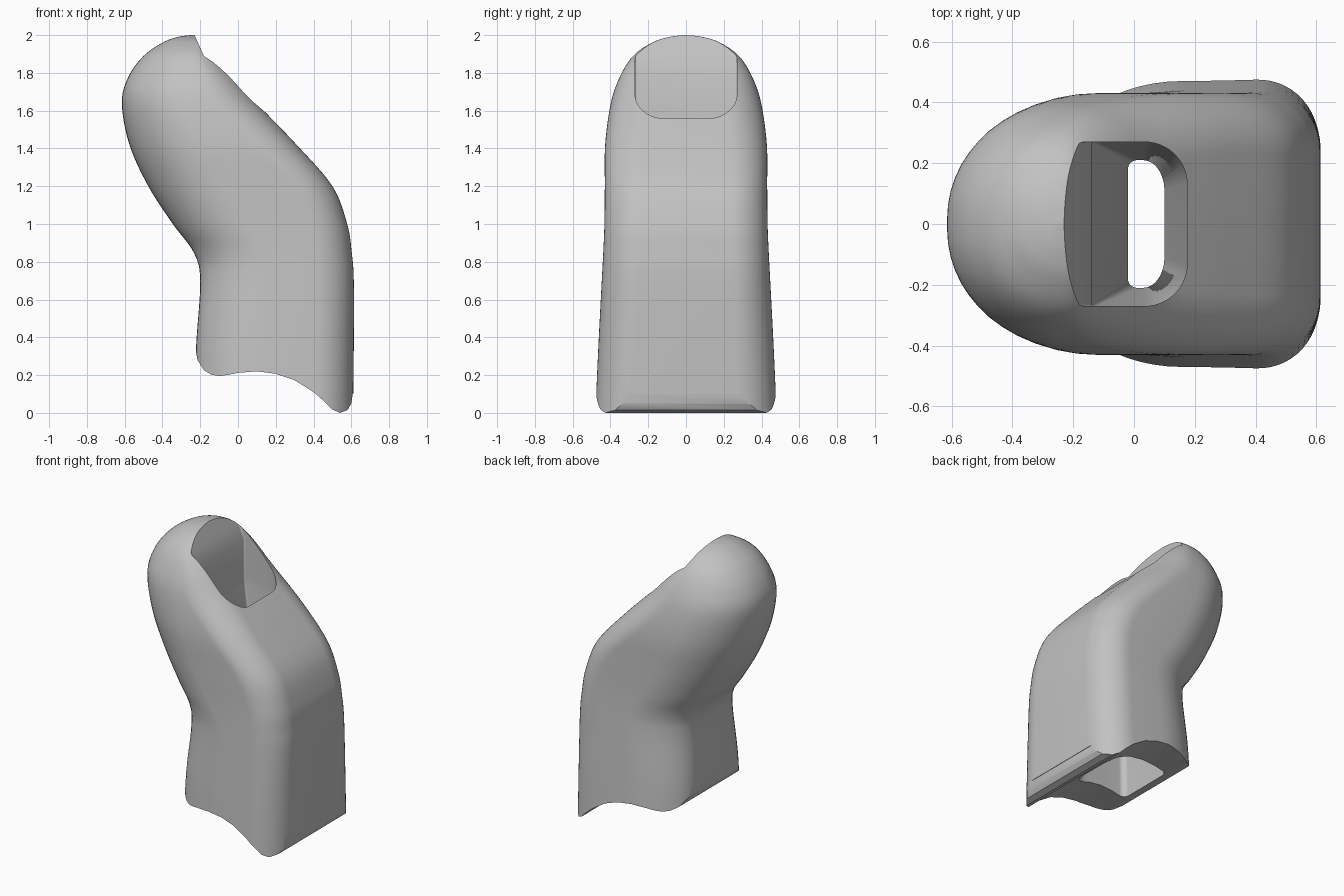
import bpy, bmesh, math

old = bpy.data.objects.get("Cube")
if old:
    bpy.data.objects.remove(old)

grey = bpy.data.materials.new("light_grey")
grey.use_nodes = True
colour = (0.54, 0.54, 0.54, 1)
grey.diffuse_color = colour
grey.node_tree.nodes["Principled BSDF"].inputs["Base Color"].default_value = colour


def section(z, x0, x1, w, lx, ly, rx, ry, n=14):
    """Rounded ring: left corners use radii lx, ly and right corners rx, ry."""
    pts = []
    corners = ((x1 - rx, w - ry, rx, ry, 0), (x0 + lx, w - ly, lx, ly, 1),
               (x0 + lx, ly - w, lx, ly, 2), (x1 - rx, ry - w, rx, ry, 3))
    for cx, cy, ax, ay, quarter in corners:
        for i in range(n):
            a = (quarter + (i + 0.02) / (n - 0.96)) * math.pi / 2
            pts.append((cx + ax * math.cos(a), cy + ay * math.sin(a), z))
    return pts


def smooth_rows(rows, steps):
    """Catmull-Rom interpolation between the key sections."""
    out = []
    for i in range(len(rows) - 1):
        a, b, c, d = (rows[max(0, min(j, len(rows) - 1))] for j in range(i - 1, i + 3))
        for s in range(steps):
            t = s / steps
            out.append([0.5 * (2 * q + (r - p) * t + (2 * p - 5 * q + 4 * r - v) * t * t
                               + (3 * q - p - 3 * r + v) * t ** 3)
                        for p, q, r, v in zip(a, b, c, d)])
    return out + [rows[-1]]


def loft(name, rings):
    bm = bmesh.new()
    loops = [[bm.verts.new(p) for p in ring] for ring in rings]
    for a, b in zip(loops, loops[1:]):
        for i in range(len(a)):
            j = (i + 1) % len(a)
            bm.faces.new((a[i], a[j], b[j], b[i]))
    bm.faces.new(loops[0][::-1])
    bm.faces.new(loops[-1])
    bmesh.ops.recalc_face_normals(bm, faces=bm.faces)
    mesh = bpy.data.meshes.new(name)
    bm.to_mesh(mesh)
    bm.free()
    obj = bpy.data.objects.new(name, mesh)
    obj.data.materials.append(grey)
    bpy.context.collection.objects.link(obj)
    return obj


# Bent body: height, left x, right x, half width, corner radii
body_rows = [
    (-0.05, -.235, .608, .482, .39, .27, .21, .21),
    (0.35, -.222, .613, .464, .38, .26, .21, .21),
    (0.70, -.20, .613, .446, .38, .28, .21, .2),
    (0.85, -.235, .602, .438, .39, .31, .2, .2),
    (1.00, -.345, .578, .432, .40, .35, .2, .2),
    (1.20, -.475, .50, .43, .42, .40, .22, .2),
    (1.42, -.575, .31, .428, .43, .42, .24, .2),
    (1.64, -.615, .10, .398, .40, .38, .24, .2),
    (1.78, -.58, -.01, .35, .35, .335, .18, .2),
    (1.89, -.50, -.09, .28, .26, .27, .14, .2),
    (1.96, -.40, -.14, .18, .16, .17, .09, .15),
    (1.99, -.32, -.18, .09, .07, .08, .06, .08),
    (2.00, -.25, -.22, .01, .01, .009, .01, .009),
]
body = loft("bent_cover", [section(*r) for r in smooth_rows(body_rows, 6)])

# Channel running from the upper notch to the open base
channel_rows = [
    (-0.10, -.10, .37, .21, .04, .04, .12, .14),
    (0.50, -.09, .34, .21, .04, .04, .12, .14),
    (0.95, -.02, .10, .21, .03, .03, .07, .10),
    (1.48, -.135, .17, .27, .01, .01, .14, .14),
    (1.53, -.14, .175, .27, .01, .01, .14, .14),
    (1.80, -.14, .175, .27, .01, .01, .14, .14),
    (2.10, -.275, .175, .27, .01, .01, .14, .14),
]
channel = loft("channel_cutter", [section(*r) for r in channel_rows])

# Arched underside
arch = [(-.4, -.2), (-.4, .37), (-.225, .34), (-.215, .28), (-.18, .225), (-.14, .202),
        (-.1, .195), (-.05, .202), (0, .212), (.1, .22), (.2, .207), (.3, .173), (.4, .11),
        (.46, .058), (.5, .018), (.54, 0), (.58, .015), (.6, .05), (.607, .1), (.8, .1), (.8, -.2)]
underside = loft("underside_cutter", [[(x, y, z) for x, z in arch] for y in (-1, 1)])

bpy.ops.object.select_all(action='DESELECT')
bpy.context.view_layer.objects.active = body
body.select_set(True)
for cutter in (underside, channel):
    mod = body.modifiers.new(cutter.name, 'BOOLEAN')
    mod.operation = 'DIFFERENCE'
    mod.solver = 'EXACT'
    mod.object = cutter
    bpy.ops.object.modifier_apply(modifier=mod.name)
    bpy.data.objects.remove(cutter)
bpy.ops.object.shade_smooth_by_angle(angle=math.radians(32))
